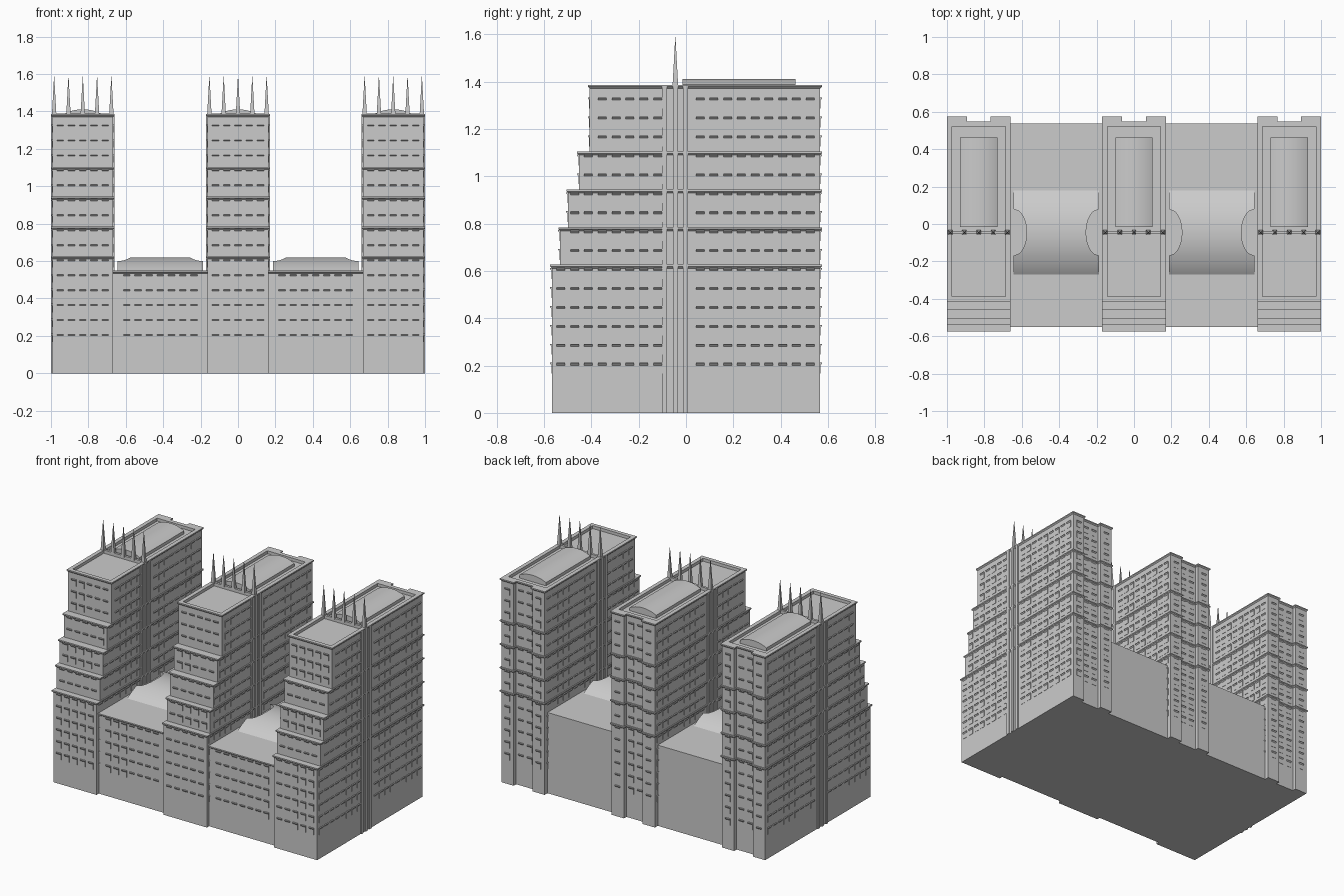
import bpy, bmesh, math
from mathutils import Vector

cube = bpy.data.objects.get("Cube")
if cube:
    bpy.data.objects.remove(cube, do_unlink=True)

stone = bpy.data.materials.new("grey_stone")
GREY = (0.6, 0.6, 0.6, 1)
stone.diffuse_color = GREY
stone.use_nodes = True
stone.node_tree.nodes["Principled BSDF"].inputs["Base Color"].default_value = GREY

TOWER_X = (-0.83, 0, 0.83)
HALL_X = (-0.415, 0.415)
HALF = 0.163          # tower half width
BACK = 0.567          # tower back wall
NOTCH = 0.54          # recessed middle of the back wall
# (bottom, top, front wall) of each set-back tier
TIERS = [(0, 0.626, -BACK), (0.62, 0.784, -0.532), (0.78, 0.944, -0.498),
         (0.94, 1.104, -0.453), (1.1, 1.386, -0.407)]
ROWS = [0.19 + 0.08 * i for i in range(15)]


def finish(bm, name, places, smooth=False):
    """Turn a bmesh into one object per x position, sharing the mesh."""
    bmesh.ops.recalc_face_normals(bm, faces=bm.faces)
    mesh = bpy.data.meshes.new(name)
    bm.to_mesh(mesh)
    bm.free()
    mesh.materials.append(stone)
    for x in places:
        ob = bpy.data.objects.new(name, mesh)
        ob.location.x = x
        bpy.context.collection.objects.link(ob)
    if smooth:
        bpy.ops.object.select_all(action='DESELECT')
        ob.select_set(True)
        bpy.context.view_layer.objects.active = ob
        bpy.ops.object.shade_smooth_by_angle(angle=math.radians(30))


def loft(bm, loops):
    """Skin a stack of equal-length loops and cap both ends."""
    rings = [[bm.verts.new(p) for p in loop] for loop in loops]
    n = len(rings[0])
    for a, b in zip(rings, rings[1:]):
        for i in range(n):
            j = (i + 1) % n
            bm.faces.new((a[i], a[j], b[j], b[i]))
    bm.faces.new(rings[0])
    bm.faces.new(rings[-1])


def rect(x0, x1, y0, y1, z):
    return [(x0, y0, z), (x1, y0, z), (x1, y1, z), (x0, y1, z)]


def box(bm, x0, x1, y0, y1, z0, z1):
    loft(bm, [rect(x0, x1, y0, y1, z) for z in (z0, z1)])


def outline(front, z, e=0.0):
    """Tower plan with a notched back, grown outward by e."""
    w, n, b, f = HALF + e, 0.07 - e, BACK + e, front - e
    return [(-w, f, z), (w, f, z), (w, b, z), (n, b, z), (n, NOTCH + e, z),
            (-n, NOTCH + e, z), (-n, b, z), (-w, b, z)]


def roof_edge(z):
    """Inner line of the roof parapet, point for point with the plan."""
    w, n, f, b = 0.143, 0.07, -0.387, 0.52
    return [(-w, f, z), (w, f, z), (w, b, z), (n, b, z), (n, b, z - 1e-5),
            (-n, b, z - 1e-5), (-n, b, z), (-w, b, z)]


def window(bm, x, y, z, angle):
    """Raised pane under a hood with a sloping underside."""
    out = Vector((math.cos(angle), math.sin(angle), 0))
    side = Vector((-out.y, out.x, 0))
    profile = [(0, -0.024), (0.002, -0.024), (0.002, 0.011), (0.008, 0.018),
               (0.008, 0.022), (0, 0.022)]
    loft(bm, [[Vector((x, y, z + h)) + out * d + side * s for d, h in profile]
              for s in (-0.018, 0.018)])


def vault(name, places, half_x, y0, y1, z0, spring, rise, bite=0.0, along_x=True, steps=36):
    """Shallow barrel roof; bite scoops a half ellipse out of each end."""
    bm = bmesh.new()
    cy, hy = (y0 + y1) / 2, (y1 - y0) / 2
    span = hy if along_x else half_x
    reach = half_x if along_x else hy
    radius = (span ** 2 + rise ** 2) / (2 * rise)
    loops = []
    for i in range(steps + 1):
        t = span * (2 * i / steps - 1)
        top = spring + rise - radius + math.sqrt(radius ** 2 - t * t)
        end = reach - bite * math.sqrt(max(0, 1 - (t / 0.125) ** 2))
        section = [(-end, z0), (end, z0), (end, top), (-end, top)]
        loops.append([(s, cy + t, z) if along_x else (t, cy + s, z) for s, z in section])
    loft(bm, loops)
    finish(bm, name, places, smooth=True)


# Tower walls: stacked tiers with a flared cornice at each top
bm = bmesh.new()
for z0, z1, front in TIERS:
    loops = [outline(front, z0), outline(front, z1 - 0.015),
             outline(front, z1 - 0.008, 0.007), outline(front, z1, 0.007)]
    if front == TIERS[-1][2]:
        loops += [roof_edge(z1), roof_edge(z1 - 0.02)]
    loft(bm, loops)
finish(bm, "tower_walls", TOWER_X)

# Tower windows on all four sides of every tier
bm = bmesh.new()
for z in ROWS:
    front = next(f for z0, z1, f in TIERS if z0 < z < z1)
    for i in range(-2, 3):
        window(bm, i * 0.06, front, z, -math.pi / 2)
    for s in (-1, 1):
        window(bm, s * 0.117, BACK, z, math.pi / 2)
        window(bm, s * 0.033, NOTCH, z, math.pi / 2)
        columns = [0.06 + 0.058 * i for i in range(9)] + [-0.12 - 0.0585 * i for i in range(8)]
        for y in columns:
            if y - front > 0.025:
                window(bm, s * HALF, y, z, 0 if s > 0 else math.pi)
finish(bm, "tower_windows", TOWER_X)

# Vertical ribs on the tower sides and the low wall crossing the roof
bm = bmesh.new()
for s in (-1, 1):
    for y in (-0.09, -0.045, -0.002):
        box(bm, *sorted((s * 0.15, s * 0.17)), y - 0.0105, y + 0.0105, 0, 1.386)
box(bm, -0.165, 0.165, -0.053, -0.037, 1.36, 1.388)
finish(bm, "tower_ribs", TOWER_X)

# Slender square spires in a row across the roof
bm = bmesh.new()
for i in range(-2, 3):
    x = i * 0.0765
    loft(bm, [rect(x - r, x + r, -0.045 - r, -0.045 + r, z)
              for r, z in ((0.012, 1.38), (0.007, 1.47), (0.0006, 1.587))])
finish(bm, "roof_spires", TOWER_X)

# Curved rooflights on the towers
vault("tower_rooflight", TOWER_X, 0.1, -0.015, 0.463, 1.36, 1.387, 0.024, along_x=False)

# Low halls between the towers, with a front cornice
bm = bmesh.new()
w = 0.253
loft(bm, [rect(-w, w, -0.543, 0.536, 0), rect(-w, w, -0.543, 0.536, 0.534),
          rect(-w, w, -0.552, 0.536, 0.541), rect(-w, w, -0.552, 0.536, 0.549)])
finish(bm, "hall_walls", HALL_X)

bm = bmesh.new()
for z in ROWS[:5]:
    for i in range(-3, 4):
        window(bm, i * 0.06, -0.543, z, -math.pi / 2)
finish(bm, "hall_windows", HALL_X)

# Barrel roofs of the halls with scooped ends
vault("hall_barrel_roof", HALL_X, 0.229, -0.27, 0.18, 0.53, 0.549, 0.07, bite=0.07)
